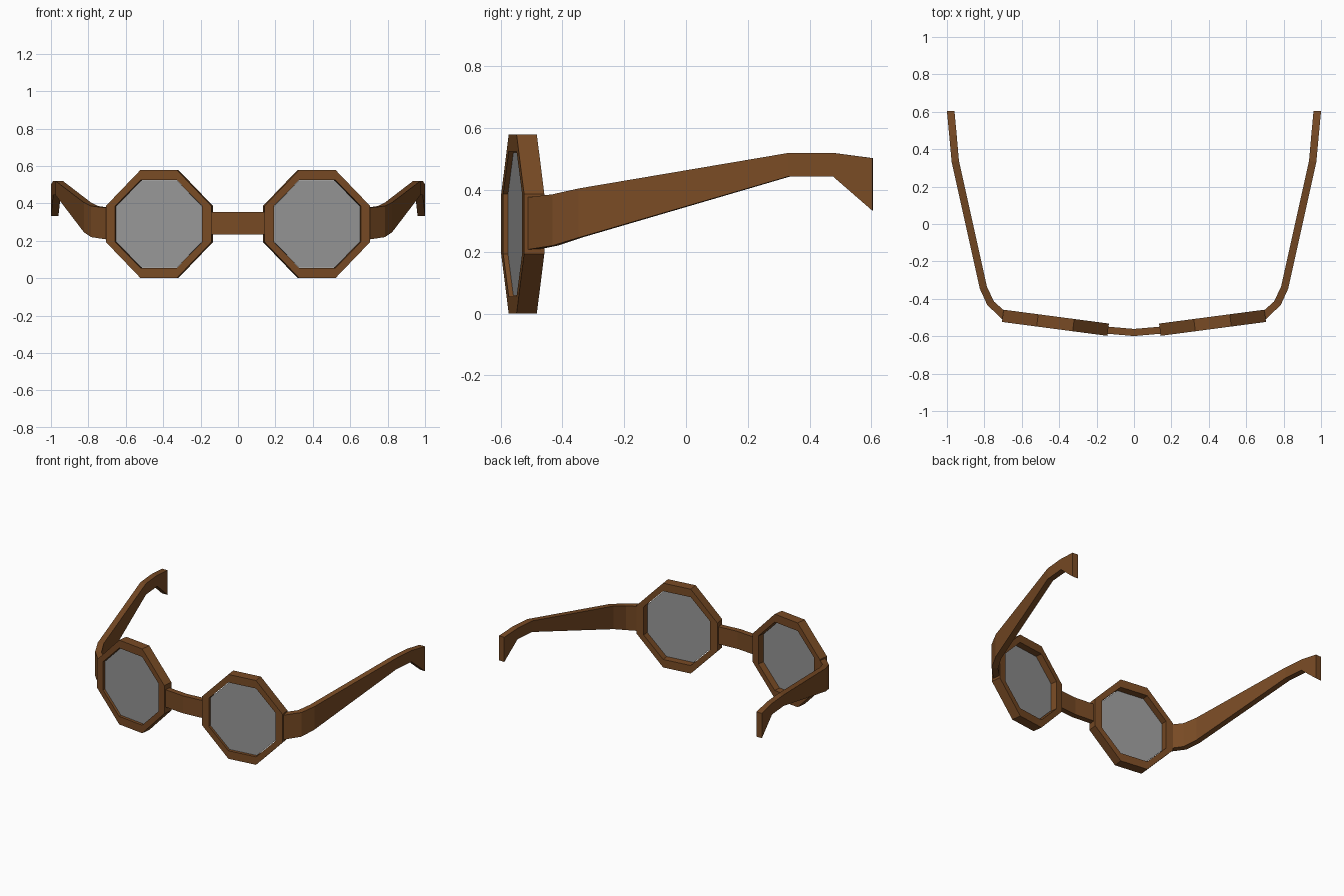
import bpy, bmesh
from math import radians
from mathutils import Matrix

cube = bpy.data.objects.get("Cube")
if cube:
    bpy.data.objects.remove(cube, do_unlink=True)


def material(name, rgb):
    m = bpy.data.materials.new(name)
    m.use_nodes = True
    m.diffuse_color = (*rgb, 1)
    m.node_tree.nodes["Principled BSDF"].inputs["Base Color"].default_value = (*rgb, 1)
    return m


BROWN = material("brown_frame", (0.19, 0.07, 0.018))
GREY = material("grey_lens", (0.31, 0.31, 0.31))


def loft(name, rings, mat, closed=False):
    """Skin rings of equal size; cap the ends, or join them into a loop."""
    bm = bmesh.new()
    loops = [[bm.verts.new(p) for p in ring] for ring in rings]
    pairs = list(zip(loops, loops[1:]))
    if closed:
        pairs.append((loops[-1], loops[0]))
    else:
        bm.faces.new(loops[0])
        bm.faces.new(loops[-1])
    for a, b in pairs:
        for i in range(len(a)):
            j = (i + 1) % len(a)
            bm.faces.new((a[i], a[j], b[j], b[i]))
    bmesh.ops.recalc_face_normals(bm, faces=bm.faces)
    mesh = bpy.data.meshes.new(name)
    bm.to_mesh(mesh)
    bm.free()
    mesh.materials.append(mat)
    obj = bpy.data.objects.new(name, mesh)
    bpy.context.collection.objects.link(obj)
    return obj


def octagon(w, h, flat, y):
    return [(flat, y, h), (w, y, flat), (w, y, -flat), (flat, y, -h),
            (-flat, y, -h), (-w, y, -flat), (-w, y, flat), (-flat, y, h)]


def section(xo, yo, xi, yi, low, high):
    """Upright rectangle between an outer and an inner plan point."""
    return [(xo, yo, low), (xo, yo, high), (xi, yi, high), (xi, yi, low)]


# Temple stations: outer x, y, inner x, y, bottom, top
TEMPLE = [
    (0.700, -0.515, 0.675, -0.480, 0.207, 0.376),
    (0.785, -0.432, 0.748, -0.415, 0.220, 0.386),
    (0.824, -0.347, 0.786, -0.337, 0.246, 0.405),
    (0.975, 0.332, 0.936, 0.338, 0.444, 0.520),
    (0.988, 0.475, 0.948, 0.477, 0.444, 0.520),
    (1.000, 0.603, 0.960, 0.605, 0.333, 0.503),
]

for side, s in (("left", 1), ("right", -1)):
    place = Matrix.Translation((s * 0.42, -0.528, 0.29)) @ Matrix.Rotation(s * radians(7.5), 4, "Z")

    # Octagonal rim
    t = 0.033
    rim = loft(side + "_rim", [octagon(0.284, 0.29, 0.097, -t), octagon(0.284, 0.29, 0.097, t),
                               octagon(0.234, 0.235, 0.097, t), octagon(0.234, 0.235, 0.097, -t)],
               BROWN, closed=True)
    rim.matrix_world = place

    # Thin lens set just behind the front of the rim
    lens = loft(side + "_lens", [octagon(0.231, 0.232, 0.096, y) for y in (-0.018, -0.010)], GREY)
    lens.matrix_world = place

    # Temple with its hooked ear end
    loft(side + "_temple",
         [section(s * a, b, s * c, d, e, f) for a, b, c, d, e, f in TEMPLE], BROWN)

# Bridge bent at the middle
loft("bridge", [section(x, y, x, y + 0.038, 0.235, 0.355)
                for x, y in ((-0.15, -0.586), (0, -0.599), (0.15, -0.586))], BROWN)
